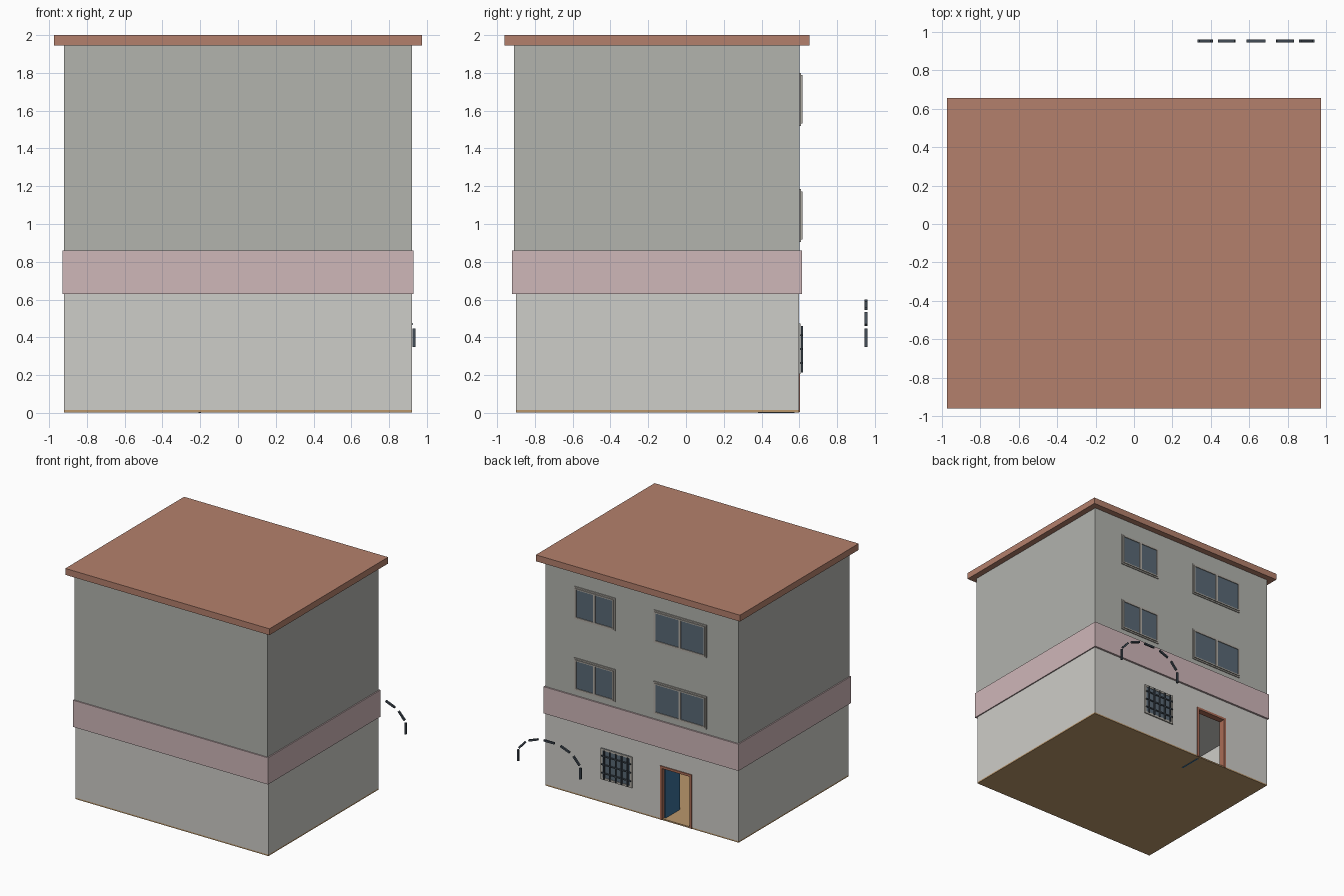
import bpy
import math

cube = bpy.data.objects.get("Cube")
if cube:
    bpy.data.objects.remove(cube, do_unlink=True)


def material(name, rgb):
    linear = [((c / 255 + 0.055) / 1.055) ** 2.4 for c in rgb] + [1]
    m = bpy.data.materials.new(name)
    m.use_nodes = True
    m.diffuse_color = linear
    bsdf = next(n for n in m.node_tree.nodes if n.type == 'BSDF_PRINCIPLED')
    bsdf.inputs["Base Color"].default_value = linear
    return m


ROOF = material("terracotta", (180, 128, 108))
UPPER = material("grey render", (178, 179, 174))
LOWER = material("pale render", (206, 205, 200))
PINK = material("dusty pink", (207, 183, 185))
TAN = material("tan floor", (186, 151, 108))
BLUE = material("door blue", (58, 112, 152))
BROWN = material("frame brown", (170, 108, 86))
TRIM = material("window trim grey", (176, 172, 164))
GLASS = material("slate glass", (90, 105, 118))
METAL = material("dark metal", (66, 76, 86))


def box(name, x, y, z, mat, tilt=0):
    """Box between the limits x, y and z, optionally tilted about y."""
    bpy.ops.mesh.primitive_cube_add(size=1)
    ob = bpy.context.object
    ob.name = ob.data.name = name
    ob.scale = [b - a for a, b in (x, y, z)]
    ob.location = [(a + b) / 2 for a, b in (x, y, z)]
    ob.rotation_euler.y = tilt
    ob.data.materials.append(mat)
    return ob


def frame(name, x, y, z, t, mat, bottom=True):
    """Rectangular border of width t."""
    box(name + "_right", (x[0], x[0] + t), y, z, mat)
    box(name + "_left", (x[1] - t, x[1]), y, z, mat)
    inner = (x[0] + t, x[1] - t)
    box(name + "_top", inner, y, (z[1] - t, z[1]), mat)
    if bottom:
        box(name + "_bottom", inner, y, (z[0], z[0] + t), mat)


def window(name, x, z):
    """Trim, two sashes and glass on the back wall."""
    frame(name + "_trim", x, (0.59, 0.61), z, 0.017, TRIM)
    x = (x[0] + 0.012, x[1] - 0.012)
    z = (z[0] + 0.012, z[1] - 0.012)
    mid = (x[0] + x[1]) / 2
    for side, span in (("right", (x[0], mid)), ("left", (mid, x[1]))):
        frame(f"{name}_{side}_sash", span, (0.595, 0.618), z, 0.01, TRIM)
    box(name + "_glass", x, (0.59, 0.612), z, GLASS)


# Storeys, band and roof
box("floor_slab", (-0.92, 0.92), (-0.9, 0.597), (0.003, 0.015), TAN)
box("upper_storeys", (-0.92, 0.92), (-0.91, 0.602), (0.86, 1.945), UPPER)
box("pink_band", (-0.93, 0.93), (-0.92, 0.614), (0.63, 0.86), PINK)
box("roof_slab", (-0.973, 0.973), (-0.962, 0.655), (1.945, 2), ROOF)

# Hollow ground floor with a doorway at the back
T = 0.04
DOOR = (-0.475, -0.175)
DOOR_TOP = 0.47
wall_z = (0.015, 0.63)
box("front_wall", (-0.92, 0.92), (-0.9, -0.9 + T), wall_z, LOWER)
box("right_wall", (-0.92, -0.92 + T), (-0.9 + T, 0.597 - T), wall_z, LOWER)
box("left_wall", (0.92 - T, 0.92), (-0.9 + T, 0.597 - T), wall_z, LOWER)
back_y = (0.597 - T, 0.597)
box("back_wall_right", (-0.92, DOOR[0]), back_y, wall_z, LOWER)
box("back_wall_left", (DOOR[1], 0.92), back_y, wall_z, LOWER)
box("door_lintel", DOOR, back_y, (DOOR_TOP, 0.63), LOWER)
box("ground_ceiling", (-0.88, 0.88), (-0.86, 0.557), (0.615, 0.63), LOWER)

# Door frame and open leaf
frame("door_frame", DOOR, (0.55, 0.604), (0.005, DOOR_TOP), 0.02, BROWN, False)
box("door_leaf", (-0.208, -0.196), (0.38, 0.575), (0, 0.45), BLUE)

# Upper windows
for level, z in (("first", 0.905), ("second", 1.52)):
    window(level + "_floor_small_window", (0.25, 0.64), (z, z + 0.28))
    window(level + "_floor_wide_window", (-0.62, -0.118), (z, z + 0.28))

# Barred ground window
gx, gz = (0.09, 0.39), (0.205, 0.472)
frame("barred_window_trim", gx, (0.59, 0.607), gz, 0.017, TRIM)
box("barred_window_glass", gx, (0.59, 0.602), gz, GLASS)
for i in range(5):
    c = 0.128 + i * 0.056
    box("upright_bar", (c - 0.005, c + 0.005), (0.61, 0.62), (0.215, 0.46), METAL)
for i in range(3):
    c = 0.265 + i * 0.073
    box("cross_bar", (0.1, 0.38), (0.607, 0.616), (c - 0.005, c + 0.005), METAL)

# Floating dashed arch behind the building
CX = 0.635


def arch_piece(side, a, b):
    length, r = math.dist(a, b) / 2, 0.0075
    mx, mz = CX + side * (a[0] + b[0]) / 2, (a[1] + b[1]) / 2
    angle = -math.atan2(b[1] - a[1], (b[0] - a[0]) * side)
    box("arch_piece", (mx - length, mx + length), (0.946, 0.961),
        (mz - r, mz + r), METAL, angle)


arch_piece(1, (-0.05, 0.592), (0.05, 0.592))
for side in (1, -1):
    arch_piece(side, (0.108, 0.585), (0.195, 0.552))
    arch_piece(side, (0.23, 0.53), (0.288, 0.465))
    arch_piece(side, (0.297, 0.35), (0.297, 0.447))
